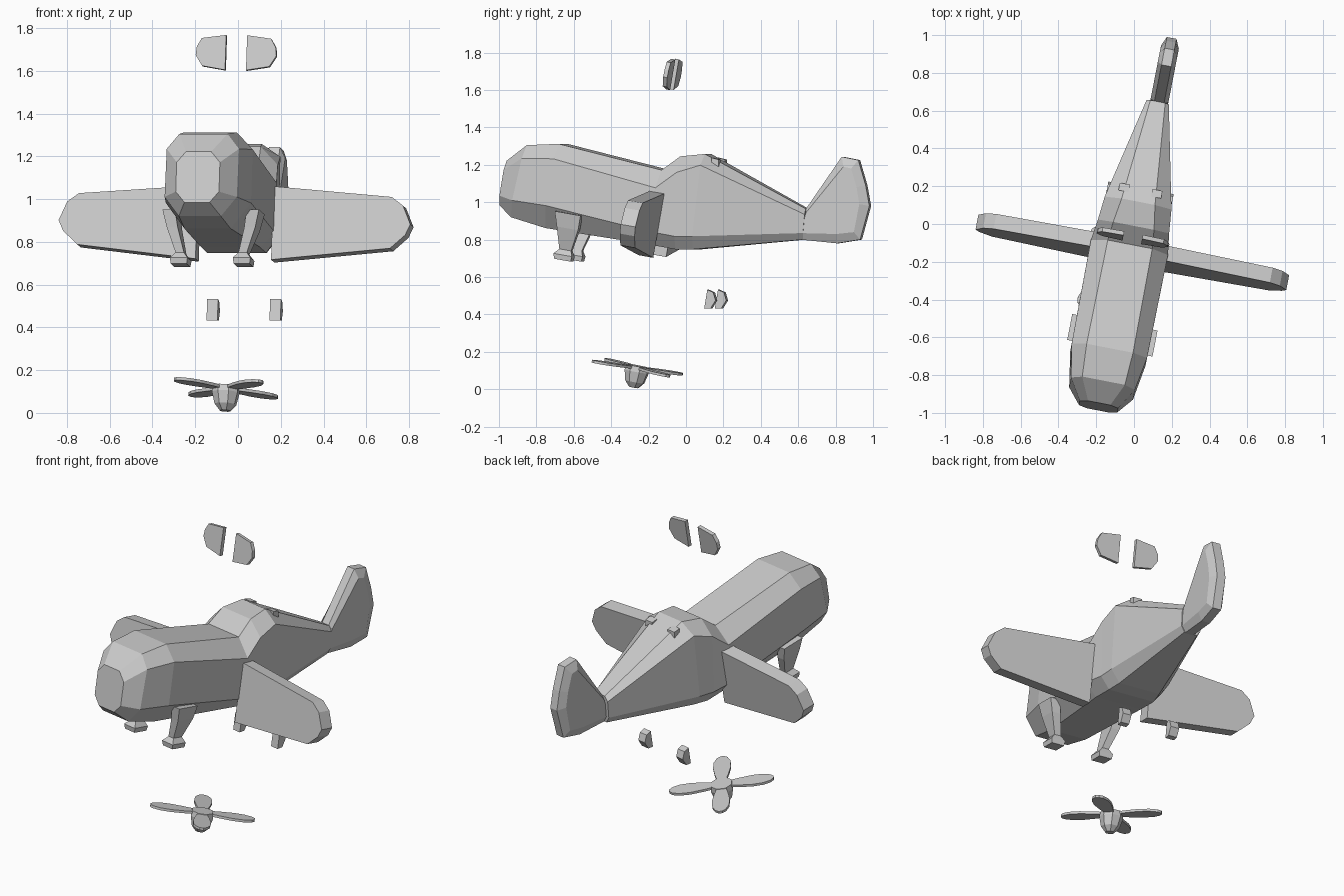
import bpy, bmesh, math
from mathutils import Matrix

if "Cube" in bpy.data.objects:
    bpy.data.objects.remove(bpy.data.objects["Cube"])

# Everything is laid out as (across, along, up); the whole model is yawed at the end
YAW = Matrix.Rotation(math.radians(-11), 4, 'Z')
LEAN = 0.175    # parts pitch nose-up
ROLL = 0.012


def loft(name, groups):
    """One object made of capped lofts; each group is a list of equal-length rings."""
    bm = bmesh.new()
    for rings in groups:
        vr = [[bm.verts.new(p) for p in r] for r in rings]
        n = len(vr[0])
        for a, b in zip(vr, vr[1:]):
            for i in range(n):
                j = (i + 1) % n
                bm.faces.new((a[i], a[j], b[j], b[i]))
        bm.faces.new(vr[0])
        bm.faces.new(vr[-1][::-1])
    bmesh.ops.recalc_face_normals(bm, faces=bm.faces)
    bm.transform(YAW)
    me = bpy.data.meshes.new(name)
    bm.to_mesh(me)
    bm.free()
    ob = bpy.data.objects.new(name, me)
    bpy.context.collection.objects.link(ob)
    return ob


def section(top, bot, hw, flat, up, low, lowflat):
    """Chamfered octagon hung between a top and a bottom (along, up) point."""
    h = top[1] - bot[1]
    pts = [(flat, 0), (hw, up), (hw, h - low), (lowflat, h)]
    pts += [(-u, d) for u, d in reversed(pts)]
    return [(u, top[0] + (bot[0] - top[0]) * d / h, top[1] - d) for u, d in pts]


def plate(name, outline, along, mid, thick, side, offset):
    """Upright leaning plate from an (across, up) outline."""
    rings = []
    for d in (-thick / 2, thick / 2):
        rings.append([(side * a + offset, along + (h - mid) * LEAN + d,
                       h - LEAN * d - ROLL * side * a) for a, h in outline])
    return loft(name, [rings])


# Fuselage with cowling, windscreen and tapering spine
loft("fuselage", [[
    section((-.965, 1.222), (-1.005, .985), .103, .06, .05, .05, .06),
    section((-.845, 1.305), (-.935, .92), .172, .115, .07, .09, .10),
    section((-.67, 1.312), (-.745, .862), .203, .125, .08, .12, .11),
    section((-.11, 1.172), (-.18, .775), .208, .12, .095, .07, .14),
    section((-.01, 1.245), (-.03, .748), .192, .11, .085, .07, .14),
    section((.12, 1.258), (.06, .748), .18, .09, .06, .07, .125),
    section((.66, .965), (.645, .80), .06, .04, .03, .035, .04)]])

# Tail fin: polygon with a bevelled rim
fin = [(.63, .80), (.83, .78), (.955, .80), (1.005, .98), (.985, 1.09),
       (.945, 1.225), (.855, 1.243), (.66, .965)]
fin_in = [(.63, .835), (.83, .83), (.925, .84), (.955, .99), (.94, 1.08),
          (.91, 1.18), (.868, 1.19), (.665, .945)]
rows = [(fin_in, -.048), (fin, -.026), (fin, .026), (fin_in, .048)]
loft("tail_fin", [[[(u + .008, s, z) for s, z in prof] for prof, u in rows]])

# Wings and detached tailplanes
wing = [(.18, 1.055), (.745, 1.012), (.80, .972), (.838, .885), (.815, .835),
        (.745, .772), (.18, .712)]
tailplane = [(.05, 1.765), (.165, 1.75), (.188, 1.71), (.192, 1.67),
             (.16, 1.62), (.05, 1.602)]
for label, side in (("right", 1), ("left", -1)):
    plate(label + "_wing", wing, -.15, .88, .08, side, .02)
    plate(label + "_tailplane", tailplane, -.072, 1.685, .022, side, .007)

    # Landing leg with flared foot
    leg = [(.20, -.60, .94, .03, .07), (.185, -.605, .86, .026, .058),
           (.15, -.625, .745, .02, .032), (.15, -.635, .718, .042, .05),
           (.15, -.637, .69, .038, .045)]
    loft(label + "_leg", [[[(side * u + a * w, s + b * d, z - b * d * LEAN)
                            for a, b in ((-1, -1), (1, -1), (1, 1), (-1, 1))]
                           for u, s, z, w, d in leg]])

    # Detached wheel block
    wheel = [(.133, .432), (.150, .532), (.182, .518), (.195, .475), (.168, .432)]
    loft(label + "_wheel", [[[(side * .15 + w, s, z) for s, z in wheel]
                             for w in (-.026, .026)]])

    # Small block behind the cockpit
    block = [(.16, 1.195), (.16, 1.238), (.20, 1.228), (.20, 1.185)]
    loft(label + "_spine_block", [[[(side * .088 + w, s, z) for s, z in block]
                                   for w in (-.027, .027)]])

# Detached propeller, hub pointing down
CU, CS, CZ = -.006, -.266, .115


def tilt(x, y, z):
    return (CU + x, CS + y + .19 * z, CZ + z - .026 * x - .19 * y)


def circle(r, z, n=8):
    return [tilt(r * math.cos(math.tau * (i + .5) / n),
                 r * math.sin(math.tau * (i + .5) / n), z) for i in range(n)]


groups = [[circle(.062, .01), circle(.066, -.02), circle(.052, -.075),
           circle(.026, -.105)]]
half = [(.03, .022), (.10, .038), (.17, .049), (.23, .046), (.27, .03), (.287, .01)]
blade = half + [(r, -w) for r, w in reversed(half)]
for k in range(4):
    c, s = math.cos(math.pi * (k + .5) / 2), math.sin(math.pi * (k + .5) / 2)
    groups.append([[tilt(r * c - w * s, r * s + w * c, z) for r, w in blade]
                   for z in (-.007, .007)])
loft("propeller", groups)
